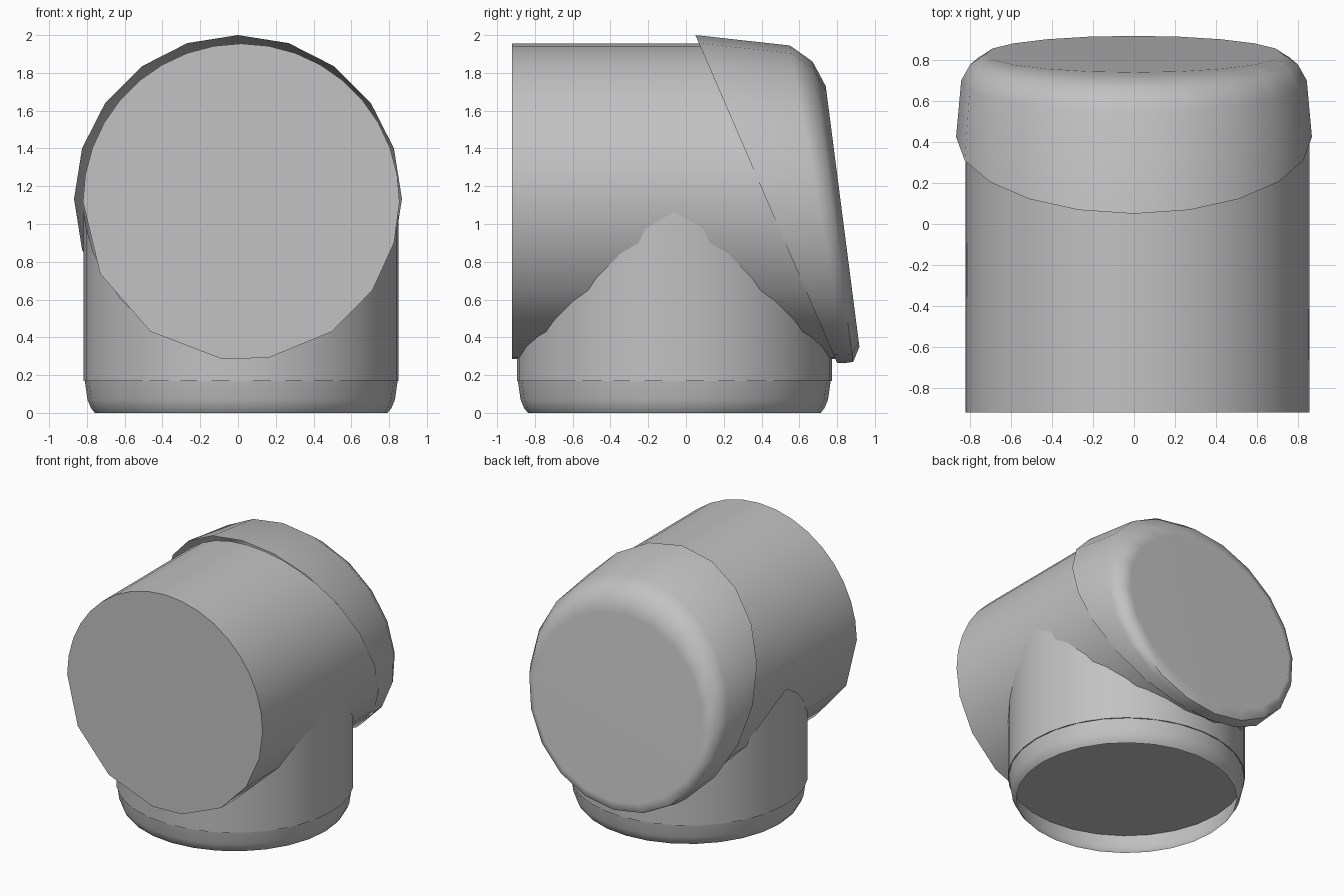
import bpy, bmesh
from math import cos, sin, sqrt, radians

cube = bpy.data.objects.get("Cube")
if cube:
    bpy.data.objects.remove(cube, do_unlink=True)

grey = bpy.data.materials.new("plain_grey")
grey.use_nodes = True
grey.diffuse_color = (0.54, 0.54, 0.54, 1)
grey.node_tree.nodes["Principled BSDF"].inputs["Base Color"].default_value = grey.diffuse_color

PIPE_R, PIPE_X, PIPE_Z = 0.838, 0.017, 1.117
BRANCH_R, BRANCH_Y = 0.834, -0.062


def even(sides):
    """Evenly spaced angles in degrees, with one point at the top."""
    return [90 + 360 * i / sides for i in range(sides)]


def loft(name, degrees, rings, caps):
    """Skin a list of ring functions, each giving a point from (cos, sin)."""
    bm = bmesh.new()
    angles = [radians(d) for d in degrees]
    loops = [[bm.verts.new(ring(cos(a), sin(a))) for a in angles] for ring in rings]
    for a, b in zip(loops, loops[1:]):
        for i in range(len(angles)):
            j = (i + 1) % len(angles)
            bm.faces.new((a[i], a[j], b[j], b[i]))
    for wanted, loop in zip(caps, (loops[0], loops[-1])):
        if wanted:
            bm.faces.new(loop)
    bmesh.ops.recalc_face_normals(bm, faces=bm.faces)
    mesh = bpy.data.meshes.new(name)
    bm.to_mesh(mesh)
    bm.free()
    mesh.materials.append(grey)
    obj = bpy.data.objects.new(name, mesh)
    bpy.context.collection.objects.link(obj)
    bpy.ops.object.select_all(action="DESELECT")
    obj.select_set(True)
    bpy.context.view_layer.objects.active = obj
    bpy.ops.object.shade_smooth_by_angle(angle=radians(38))
    # Large flat faces keep their own shading
    obj.modifiers.new("flat_ends", "WEIGHTED_NORMAL").keep_sharp = True


def flat_ring(radius, z):
    return lambda c, s: (PIPE_X + radius * c, BRANCH_Y + radius * s, z)


def slanted_ring(half_width, top, bottom):
    """Upright ellipse leaning between a top and a bottom (y, z) point."""
    def point(c, s):
        t = (1 - s) / 2
        return (half_width * c, top[0] + (bottom[0] - top[0]) * t,
                top[1] + (bottom[1] - top[1]) * t)
    return point


# Horizontal pipe, fine above and coarse below, closed by a slanted end
def pipe_front(c, s):
    return (PIPE_X + PIPE_R * c, -0.92, PIPE_Z + PIPE_R * s)


def pipe_back(c, s):
    z = PIPE_Z + PIPE_R * s
    return (PIPE_X + PIPE_R * c, 0.07 + 0.433 * (2 - z), z)


pipe_angles = list(range(0, 181, 10)) + [207, 235, 263, 280, 305, 326, 345]
loft("main_pipe", pipe_angles, [pipe_front, pipe_back], (True, True))


# Vertical branch with a flat bottom and a saddle-shaped top that meets the pipe
def saddle(c, s):
    x = BRANCH_R * c
    return (PIPE_X + x, BRANCH_Y + BRANCH_R * s,
            PIPE_Z + 0.03 - sqrt(PIPE_R ** 2 - x * x))


loft("branch_pipe", even(36), [flat_ring(BRANCH_R, 0.17), saddle], (True, False))

# Rounded foot below the branch: a thin shell, open underneath
loft("base_collar", even(28), [flat_ring(0.775, 0), flat_ring(0.795, 0.025),
                               flat_ring(0.814, 0.07), flat_ring(0.828, 0.17)],
     (False, False))

# Wedge-shaped end cap: a shell over the pipe end with a rounded back rim
loft("end_cap", even(20), [slanted_ring(0.868, (0.05, 2.0), (0.80, 0.265)),
                           slanted_ring(0.843, (0.55, 1.945), (0.85, 0.265)),
                           slanted_ring(0.8, (0.67, 1.86), (0.885, 0.27)),
                           slanted_ring(0.725, (0.74, 1.73), (0.918, 0.35))],
     (False, True))
